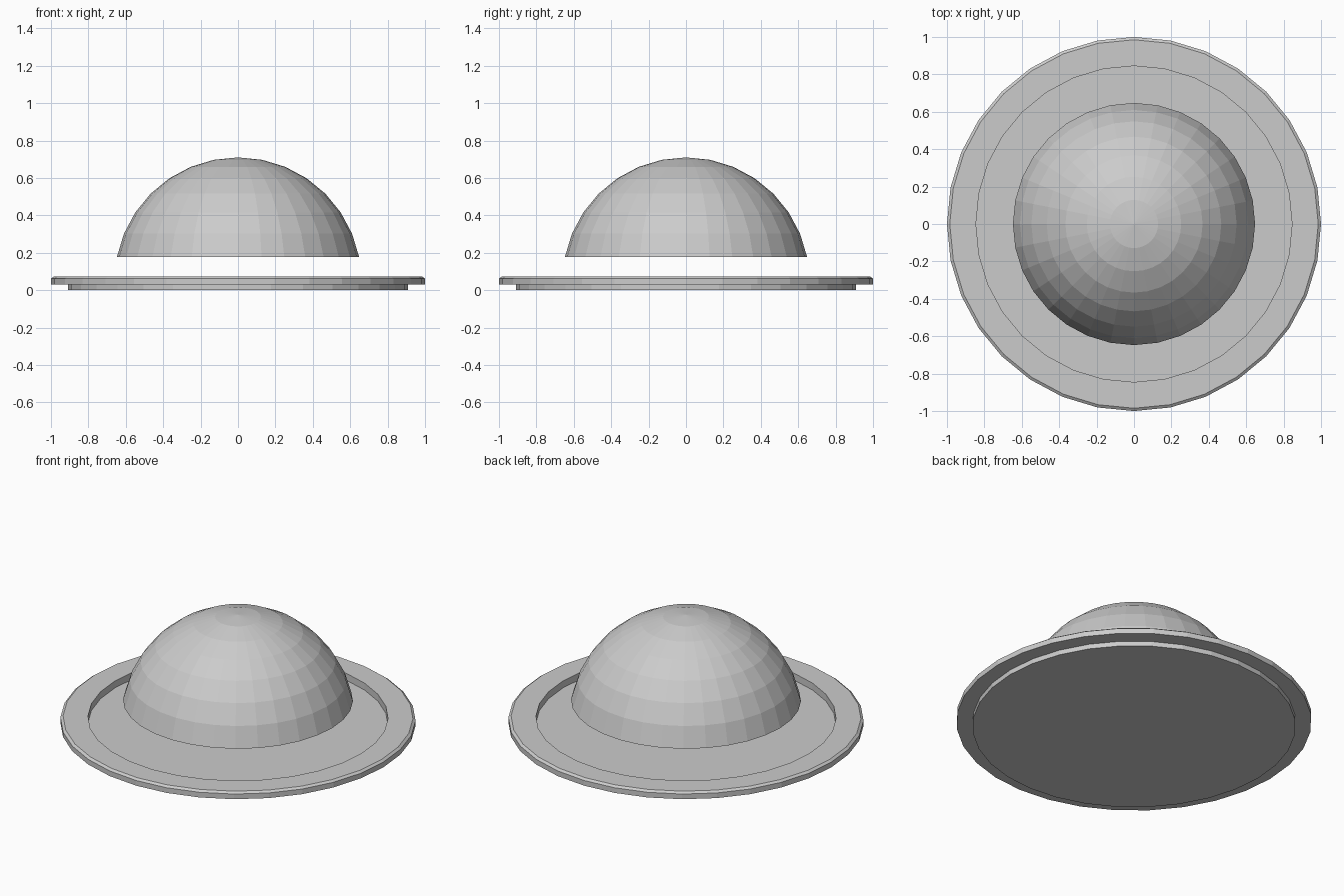
import bpy, bmesh
from math import sin, cos, pi

if "Cube" in bpy.data.objects:
    bpy.data.objects.remove(bpy.data.objects["Cube"])

SIDES = 32


def lathe(name, profile):
    """Revolve (radius, z) points around z; zero radius makes a pole."""
    bm = bmesh.new()
    rings = []
    for r, z in profile:
        if r == 0:
            rings.append([bm.verts.new((0, 0, z))] * SIDES)
        else:
            rings.append([bm.verts.new((r * cos(2 * pi * i / SIDES),
                                        r * sin(2 * pi * i / SIDES), z))
                          for i in range(SIDES)])
    for low, high in zip(rings, rings[1:]):
        for i in range(SIDES):
            j = (i + 1) % SIDES
            corners = dict.fromkeys((low[i], low[j], high[j], high[i]))
            bm.faces.new(list(corners))
    mesh = bpy.data.meshes.new(name)
    bm.to_mesh(mesh)
    bm.free()
    obj = bpy.data.objects.new(name, mesh)
    bpy.context.collection.objects.link(obj)
    return obj


# Plate: narrower foot, raised bevelled rim, recessed floor
lathe("plate", [(0, 0), (0.91, 0), (0.91, 0.03), (1, 0.03), (1, 0.062),
                (0.985, 0.073), (0.845, 0.073), (0.845, 0.03), (0, 0.03)])

# Dome: open spherical shell hovering above the plate, cut one ring above the equator
RADIUS, CENTRE = 0.66, 0.05
dome = [(RADIUS * sin(k * pi / 16), CENTRE + RADIUS * cos(k * pi / 16))
        for k in range(7, 0, -1)]
lathe("dome_cover", dome + [(0, CENTRE + RADIUS)])
